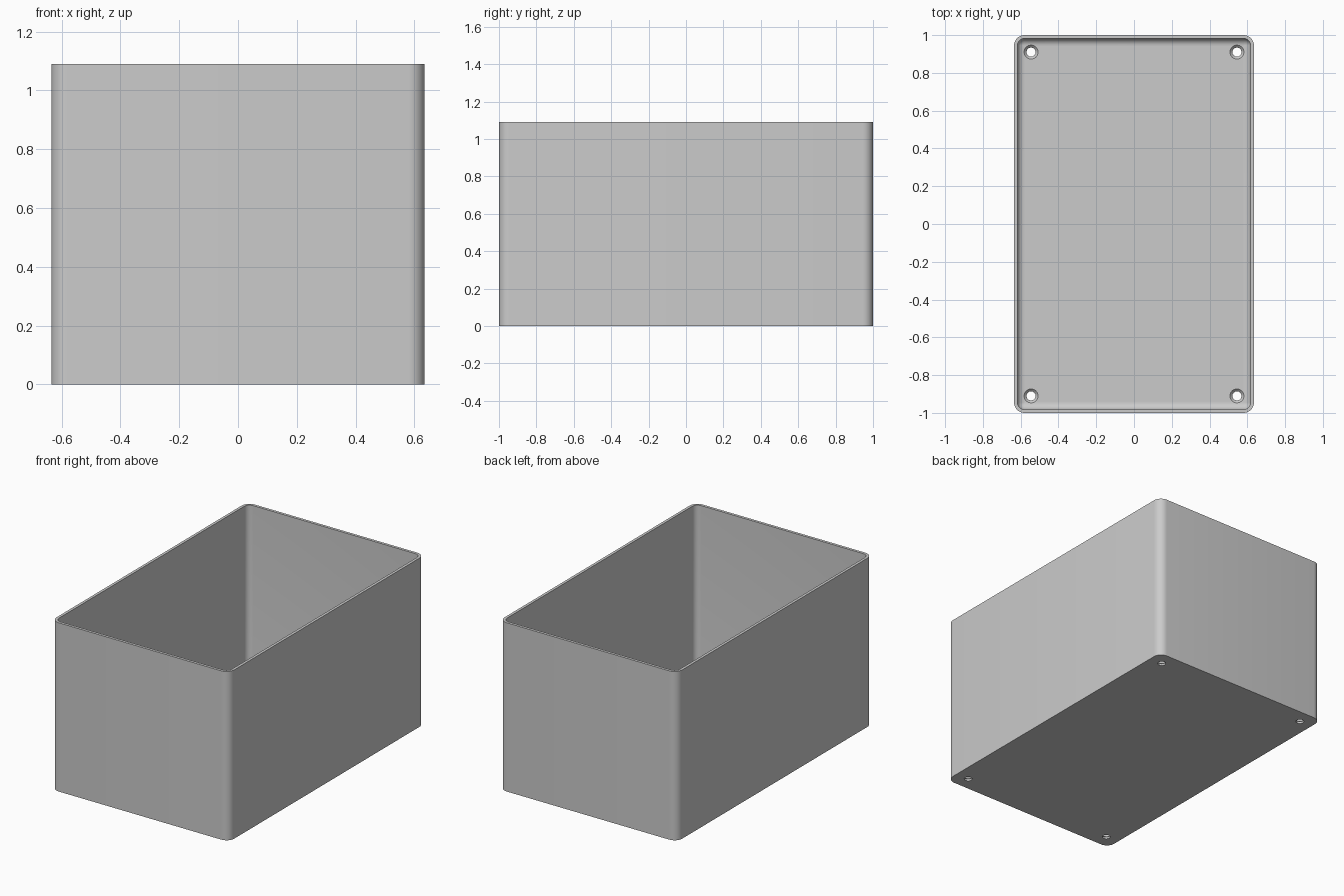
import bpy, bmesh, math

if "Cube" in bpy.data.objects:
    bpy.data.objects.remove(bpy.data.objects["Cube"])

HALF_X, HALF_Y, HEIGHT = 0.635, 1.0, 1.09
WALL, FLOOR, CORNER, FILLET = 0.018, 0.025, 0.055, 0.038
STEPS = 8

grey = bpy.data.materials.new("plain grey")
grey.use_nodes = True
colour = (0.6, 0.6, 0.6, 1)
grey.diffuse_color = colour
grey.node_tree.nodes["Principled BSDF"].inputs["Base Color"].default_value = colour


def rounded_ring(bm, inset, z):
    """One rounded rectangle loop, inset from the outer wall."""
    r = max(CORNER - inset, 0.004)
    cx, cy = HALF_X - inset - r, HALF_Y - inset - r
    ring = []
    for k, (sx, sy) in enumerate([(1, 1), (-1, 1), (-1, -1), (1, -1)]):
        for i in range(STEPS + 1):
            a = math.pi / 2 * (k + i / STEPS)
            ring.append(bm.verts.new((sx * cx + r * math.cos(a),
                                      sy * cy + r * math.sin(a), z)))
    return ring


def circle_ring(bm, x, y, r, z, n=32):
    return [bm.verts.new((x + r * math.cos(math.tau * i / n),
                          y + r * math.sin(math.tau * i / n), z)) for i in range(n)]


def skin(bm, rings):
    """Join successive loops and cap both ends."""
    for a, b in zip(rings, rings[1:]):
        for i in range(len(a)):
            j = (i + 1) % len(a)
            bm.faces.new((a[i], a[j], b[j], b[i]))
    bm.faces.new(rings[0][::-1])
    bm.faces.new(rings[-1])


def finish(name, bm):
    bmesh.ops.recalc_face_normals(bm, faces=bm.faces)
    mesh = bpy.data.meshes.new(name)
    bm.to_mesh(mesh)
    bm.free()
    mesh.materials.append(grey)
    obj = bpy.data.objects.new(name, mesh)
    bpy.context.collection.objects.link(obj)
    return obj


# Open box: outer wall, rim, inner wall, floor fillet
bm = bmesh.new()
rings = [rounded_ring(bm, 0, 0), rounded_ring(bm, 0, HEIGHT),
         rounded_ring(bm, WALL, HEIGHT)]
for i in range(STEPS + 1):
    a = math.pi / 2 * i / STEPS
    rings.append(rounded_ring(bm, WALL + FILLET * (1 - math.cos(a)),
                              FLOOR + FILLET * (1 - math.sin(a))))
skin(bm, rings)
box = finish("open_box", bm)

# Countersunk screw holes in the floor corners
bm = bmesh.new()
for sx in (-1, 1):
    for sy in (-1, 1):
        skin(bm, [circle_ring(bm, sx * 0.545, sy * 0.91, r, z) for r, z in
                  [(0.024, -0.05), (0.024, FLOOR - 0.013),
                   (0.037, FLOOR), (0.037, FLOOR + 0.05)]])
cutter = finish("screw_hole_cutter", bm)
cutter.hide_render = True

cut = box.modifiers.new("screw holes", "BOOLEAN")
cut.operation = "DIFFERENCE"
cut.solver = "EXACT"
cut.object = cutter
bpy.context.view_layer.objects.active = box
box.select_set(True)
bpy.ops.object.modifier_apply(modifier=cut.name)
bpy.data.objects.remove(cutter)
bpy.ops.object.shade_smooth_by_angle(angle=math.radians(30))
